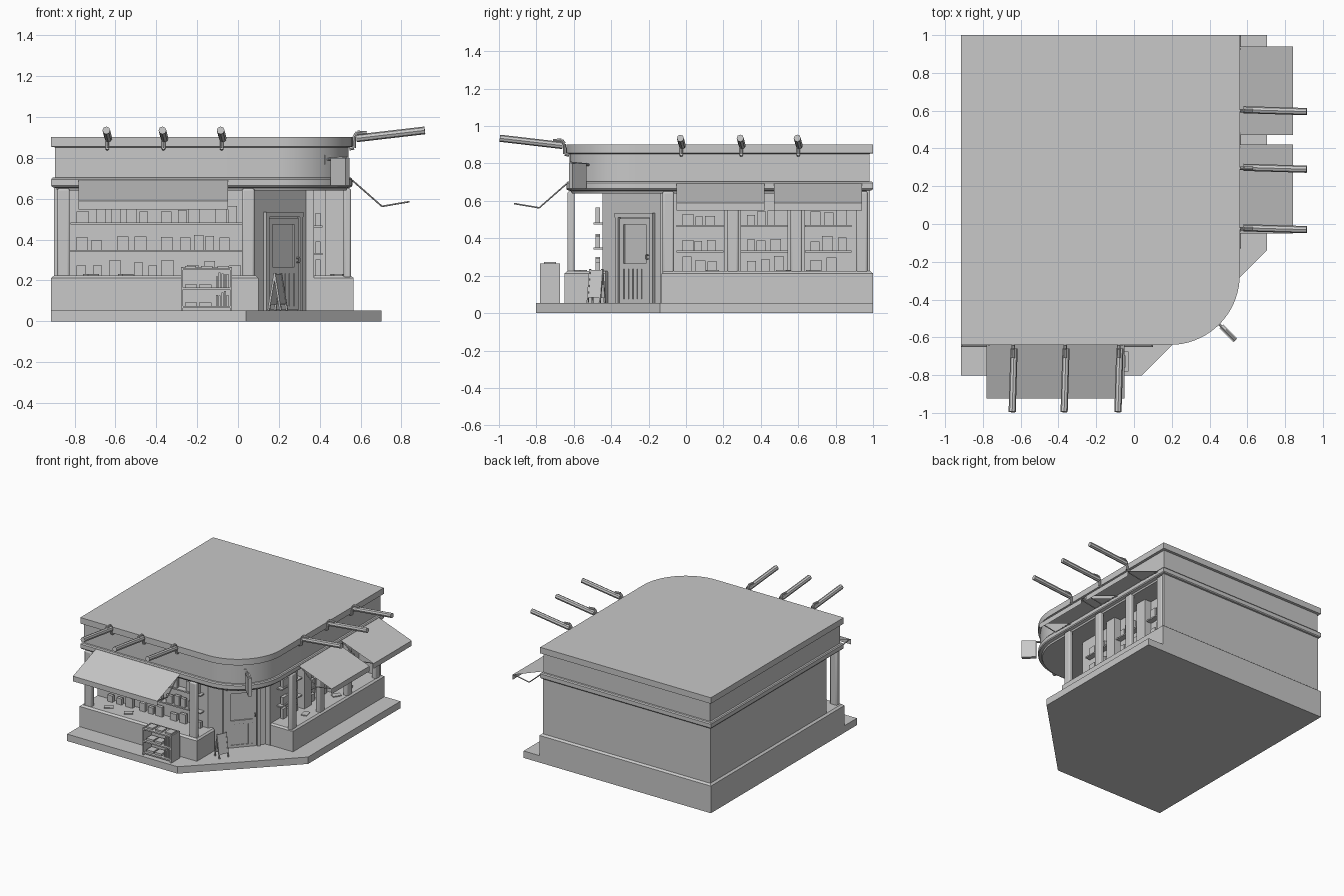
import bpy, bmesh, math, random
from mathutils import Matrix, Vector

random.seed(4)
cube = bpy.data.objects.get("Cube")
if cube:
    bpy.data.objects.remove(cube, do_unlink=True)

grey = bpy.data.materials.new("plain grey")
grey.use_nodes = True
grey.diffuse_color = (0.58, 0.58, 0.58, 1)
grey.node_tree.nodes["Principled BSDF"].inputs["Base Color"].default_value = (0.58, 0.58, 0.58, 1)
parts = []

# Local frames: x runs along the wall, -y points outward
WORLD = Matrix()
FRONT = Matrix.Translation((0, -0.64, 0))
SIDE = Matrix.Translation((0.56, 0, 0)) @ Matrix.Rotation(math.pi / 2, 4, 'Z')
DOOR = Matrix.Translation((0.214, -0.266, 0)) @ Matrix.Rotation(math.radians(48), 4, 'Z')


def finish(name, bm, frame=WORLD):
    bmesh.ops.recalc_face_normals(bm, faces=bm.faces)
    bm.transform(frame)
    mesh = bpy.data.meshes.new(name)
    bm.to_mesh(mesh)
    bm.free()
    mesh.materials.append(grey)
    ob = bpy.data.objects.new(name, mesh)
    bpy.context.collection.objects.link(ob)
    parts.append(ob)
    return ob


def boxes(name, spans, frame=WORLD):
    """Each span is (x0, x1, y0, y1, z0, z1)."""
    bm = bmesh.new()
    for x0, x1, y0, y1, z0, z1 in spans:
        m = Matrix.Translation(((x0 + x1) / 2, (y0 + y1) / 2, (z0 + z1) / 2))
        bmesh.ops.create_cube(bm, size=1, matrix=m @ Matrix.Diagonal((x1 - x0, y1 - y0, z1 - z0, 1)))
    return finish(name, bm, frame)


def rods(name, path, r, frame=WORLD, sides=8):
    bm = bmesh.new()
    for a, b in zip(path, path[1:]):
        a, b = Vector(a), Vector(b)
        turn = (b - a).to_track_quat('Z', 'Y').to_matrix().to_4x4()
        bmesh.ops.create_cone(bm, cap_ends=True, segments=sides, radius1=r, radius2=r,
                              depth=(b - a).length, matrix=Matrix.Translation((a + b) / 2) @ turn)
    return finish(name, bm, frame)


def loft(name, rings):
    """Closed solid through (outline, height) rings of equal point count."""
    bm = bmesh.new()
    loops = [[bm.verts.new((x, y, z)) for x, y in pts] for pts, z in rings]
    n = len(loops[0])
    for lo, hi in zip(loops, loops[1:]):
        for i in range(n):
            bm.faces.new((lo[i], lo[(i + 1) % n], hi[(i + 1) % n], hi[i]))
    bm.faces.new(loops[0])
    bm.faces.new(loops[-1])
    return finish(name, bm)


def plan(inset):
    r = 0.37 - inset
    arc = [(0.19 + r * math.cos(a), -0.27 + r * math.sin(a))
           for a in (math.radians(-90 + 5 * k) for k in range(19))]
    return ([(-0.915 + inset, 1 - inset), (-0.915 + inset, -0.64 + inset)]
            + arc + [(0.56 - inset, 1 - inset)])


# Pavement and solid building core
pave = [(-0.915, 1), (-0.915, -0.803), (0.04, -0.803), (0.703, -0.14), (0.703, 1)]
loft("pavement", [(pave, 0), (pave, 0.054)])
core = [(-0.9, 0.985), (-0.9, -0.447), (0.052, -0.447), (0.333, -0.135), (0.372, -0.135), (0.372, 0.985)]
loft("core_walls", [(core, 0.05), (core, 0.66)])
boxes("back_wall_end", [(0.35, 0.545, 0.965, 0.985, 0.2, 0.66)])

# Low wall all round, forming the display counters, with a sloped top edge
low = [(-0.915, 1), (-0.915, -0.65), (0.1, -0.65), (0.1, -0.43), (0.05, -0.4), (0.32, -0.1),
       (0.34, -0.13), (0.566, -0.13), (0.566, 1)]
sill = [(-0.9, 0.985), (-0.9, -0.635), (0.088, -0.635), (0.088, -0.43), (0.05, -0.4), (0.32, -0.1),
        (0.34, -0.118), (0.552, -0.118), (0.552, 0.985)]
loft("low_wall", [(low, 0.05), (low, 0.212), (sill, 0.224)])

# Curved roof with two projecting bands
loft("roof", [(plan(i), z) for i, z in [
    (0.03, 0.64), (0.025, 0.652), (0.005, 0.658), (0, 0.665), (0, 0.695), (0.006, 0.703), (0.018, 0.705),
    (0.018, 0.852), (0, 0.855), (0, 0.902)]])


# Window posts
def posts(name, centres, frame):
    ob = boxes(name, [(c - 0.031, c + 0.031, 0.006, 0.044, 0.21, 0.65) for c in centres], frame)
    bevel = ob.modifiers.new("rounded", 'BEVEL')
    bevel.width, bevel.segments = 0.01, 3


posts("front_posts", [-0.855, 0.05], FRONT)
posts("side_posts", [-0.095, 0.25, 0.59, 0.94], SIDE)
boxes("side_partitions", [(c - 0.045, c + 0.045, 0.13, 0.205, 0.21, 0.65) for c in (0.25, 0.588)], SIDE)


# Shelves with upright goods
def shelving(name, u0, u1, levels, frame, spacing):
    boards, goods = [], []
    for k, z in enumerate(levels):
        if k:
            boards.append((u0, u1, 0.145, 0.198, z - 0.01, z))
        u = u0 + 0.03
        while u < u1 - 0.06:
            w = random.uniform(0.04, 0.06)
            goods.append((u, u + w, 0.155, 0.18, z - 0.002, z + random.uniform(0.045, 0.08)))
            u += w + random.uniform(0.006, spacing)
    boxes(name + "_boards", boards, frame)
    boxes(name + "_goods", goods, frame)


shelving("front_shelves", -0.82, 0.02, (0.225, 0.35, 0.485), FRONT, 0.08)
for k, u in enumerate((-0.05, 0.295, 0.635)):
    shelving(f"side_shelves_{k + 1}", u, u + 0.25, (0.225, 0.335, 0.47), SIDE, 0.03)


# Goods lying flat on the counters
def lying(name, spots, frame):
    for k, u in enumerate(spots):
        tilt = Matrix.Translation((u, 0.075, 0.223)) @ Matrix.Rotation(random.uniform(-0.6, 0.6), 4, 'Z')
        boxes(f"{name}_{k + 1}", [(-0.032, 0.032, -0.022, 0.022, 0, 0.008)], frame @ tilt)


lying("front_counter_goods", (-0.72, -0.55), FRONT)
lying("side_counter_goods", (0.14, 0.52, 0.68), SIDE)


# Awnings: sloped cloth, short valance and bent arms
def awning(name, u0, u1, frame):
    bm = bmesh.new()
    rows = [[bm.verts.new((u, y, z)) for u in (u0, u1)]
            for y, z in ((0, 0.692), (-0.283, 0.588), (-0.283, 0.548))]
    for a, b in zip(rows, rows[1:]):
        bm.faces.new((a[0], b[0], b[1], a[1]))
    finish(name + "_cloth", bm, frame)
    for k, u in enumerate((u0 + 0.012, u1 - 0.012)):
        rods(f"{name}_arm_{k + 1}", [(u, 0, 0.69), (u, -0.145, 0.563), (u, -0.28, 0.586)], 0.004, frame)


awning("front_awning", -0.78, -0.05, FRONT)
awning("side_awning_near", -0.05, 0.42, SIDE)
awning("side_awning_far", 0.47, 0.94, SIDE)

# Roof lamps on hooked brackets
for label, frame, spots in (("front", FRONT, (-0.64, -0.365, -0.08)), ("side", SIDE, (-0.025, 0.295, 0.6))):
    for k, u in enumerate(spots):
        rods(f"{label}_lamp_bracket_{k + 1}",
             [(u, 0.015, 0.845), (u, -0.008, 0.85), (u, -0.01, 0.905), (u, -0.025, 0.925), (u, -0.07, 0.922)],
             0.009, frame)
        rods(f"{label}_lamp_bar_{k + 1}", [(u + 0.005, -0.02, 0.896), (u - 0.005, -0.355, 0.935)], 0.019, frame)

# Corner doorway
boxes("door_frame", [(-0.135, -0.113, -0.02, 0.03, 0.05, 0.535), (0.113, 0.135, -0.02, 0.03, 0.05, 0.535),
                     (-0.135, 0.135, -0.022, 0.03, 0.512, 0.535)], DOOR)
boxes("door_leaf", [(-0.11, -0.08, -0.012, 0.03, 0.06, 0.505), (0.08, 0.11, -0.012, 0.03, 0.06, 0.505),
                    (-0.11, 0.11, -0.012, 0.03, 0.475, 0.505), (-0.11, 0.11, -0.012, 0.03, 0.235, 0.265),
                    (-0.11, 0.11, -0.012, 0.03, 0.055, 0.075), (-0.11, 0.11, -0.002, 0.03, 0.055, 0.505)], DOOR)
boxes("door_slats", [(-0.078 + 0.032 * k, -0.05 + 0.032 * k, -0.008, 0.01, 0.07, 0.24)
                     for k in range(5)], DOOR)
rods("door_handle", [(0.097, -0.01, 0.29), (0.097, -0.03, 0.29), (0.097, -0.03, 0.31),
                     (0.097, -0.01, 0.31)], 0.004, DOOR)

# Hanging corner sign, set out from the curved fascia
SIGN = Matrix.Translation((0.43, -0.51, 0)) @ Matrix.Rotation(math.pi / 4, 4, 'Z')
boxes("sign_board", [(-0.014, 0.014, -0.15, -0.045, 0.665, 0.8)], SIGN)
rods("sign_bracket", [(0, 0.03, 0.79), (0, -0.15, 0.803)], 0.007, SIGN)
boxes("sign_mount", [(-0.02, 0.02, -0.015, 0.03, 0.768, 0.815)], SIGN)

# Outdoor display case
x0, x1, y0, y1 = -0.28, -0.03, -0.78, -0.675
boxes("display_case", [(x0, x0 + 0.01, y0, y1, 0.054, 0.265), (x1 - 0.01, x1, y0, y1, 0.054, 0.265),
                       (x0, x1, y1 - 0.008, y1, 0.065, 0.265)]
      + [(x0, x1, y0, y1, z, z + 0.01) for z in (0.065, 0.155, 0.25)])
stock = []
for z in (0.075, 0.165):
    for k in range(5):
        stock.append((x1 - 0.026 - 0.013 * k, x1 - 0.016 - 0.013 * k, y0 + 0.02, y1 - 0.01,
                      z, z + random.uniform(0.05, 0.075)))
    for k in range(2):
        stock.append((x0 + 0.02 + 0.07 * k, x0 + 0.08 + 0.07 * k, y0 + 0.02, y1 - 0.02, z, z + 0.016))
stock += [(x0 + 0.02 + 0.08 * k, x0 + 0.075 + 0.08 * k, y0 + 0.02, y1 - 0.02, 0.259, 0.272) for k in range(3)]
boxes("display_stock", stock)

# Folding pavement board
BOARD = Matrix.Translation((0.195, -0.48, 0.054)) @ Matrix.Rotation(math.radians(65), 4, 'Z')
for label, s in (("front", 1), ("back", -1)):
    lean = Matrix.Translation((0, -0.032 * s, 0)) @ Matrix.Rotation(-0.18 * s, 4, 'X')
    boxes(f"pavement_board_{label}", [(-0.04, -0.032, -0.005, 0.005, 0, 0.185), (0.032, 0.04, -0.005, 0.005, 0, 0.185),
                                      (-0.034, 0.034, -0.003, 0.003, 0.03, 0.18)], BOARD @ lean)

# Smooth shading with sharp edges kept
bpy.ops.object.select_all(action='DESELECT')
for ob in parts:
    ob.select_set(True)
bpy.context.view_layer.objects.active = parts[0]
bpy.ops.object.shade_smooth_by_angle(angle=math.radians(30))
